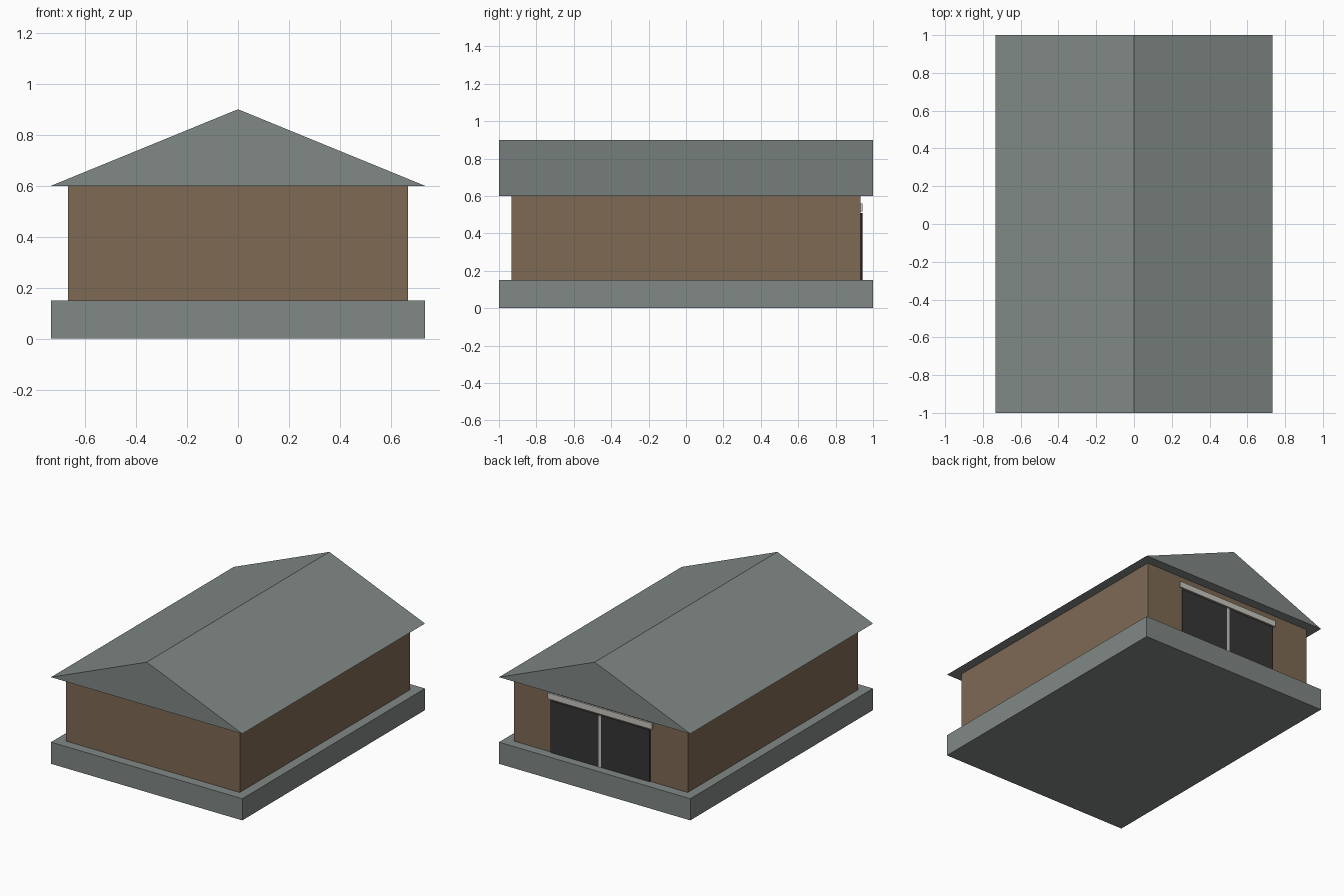
import bpy

if "Cube" in bpy.data.objects:
    bpy.data.objects.remove(bpy.data.objects["Cube"])


def srgb(r, g, b):
    lin = [((c / 255 + 0.055) / 1.055) ** 2.4 for c in (r, g, b)]
    return (*lin, 1.0)


def material(name, *rgb):
    m = bpy.data.materials.new(name)
    m.diffuse_color = srgb(*rgb)
    m.use_nodes = True
    m.node_tree.nodes["Principled BSDF"].inputs["Base Color"].default_value = m.diffuse_color
    return m


stone = material("grey_green", 128, 136, 133)
wood = material("brown", 126, 106, 84)
dark = material("charcoal", 54, 54, 54)
light = material("light_grey", 200, 197, 190)


def prism(name, profile, y0, y1, mat):
    """Extrude a counter-clockwise (x, z) profile from y0 to y1."""
    n = len(profile)
    verts = [(x, y, z) for y in (y0, y1) for x, z in profile]
    faces = [tuple(range(n)), tuple(reversed(range(n, 2 * n)))]
    faces += [(i, i + n, (i + 1) % n + n, (i + 1) % n) for i in range(n)]
    mesh = bpy.data.meshes.new(name)
    mesh.from_pydata(verts, [], faces)
    mesh.materials.append(mat)
    obj = bpy.data.objects.new(name, mesh)
    bpy.context.collection.objects.link(obj)
    return obj


def box(name, x0, x1, y0, y1, z0, z1, mat):
    return prism(name, [(x0, z0), (x1, z0), (x1, z1), (x0, z1)], y0, y1, mat)


# Main building: foundation, walls and gabled roof
box("foundation", -0.733, 0.733, -1, 1, 0, 0.15, stone)
box("walls", -0.667, 0.667, -0.933, 0.933, 0.15, 0.6, wood)
prism("roof", [(-0.733, 0.6), (0.733, 0.6), (0, 0.9)], -1, 1, stone)

# Double sliding door on the back wall
for side, x0, x1 in (("left", 0.0, 0.38), ("right", -0.38, 0.0)):
    box("door_" + side, x0, x1, 0.933, 0.941, 0.15, 0.508, dark)
box("door_centre_strip", -0.009, 0.009, 0.933, 0.945, 0.15, 0.508, light)
box("door_rail", -0.4, 0.4, 0.933, 0.943, 0.518, 0.56, light)
